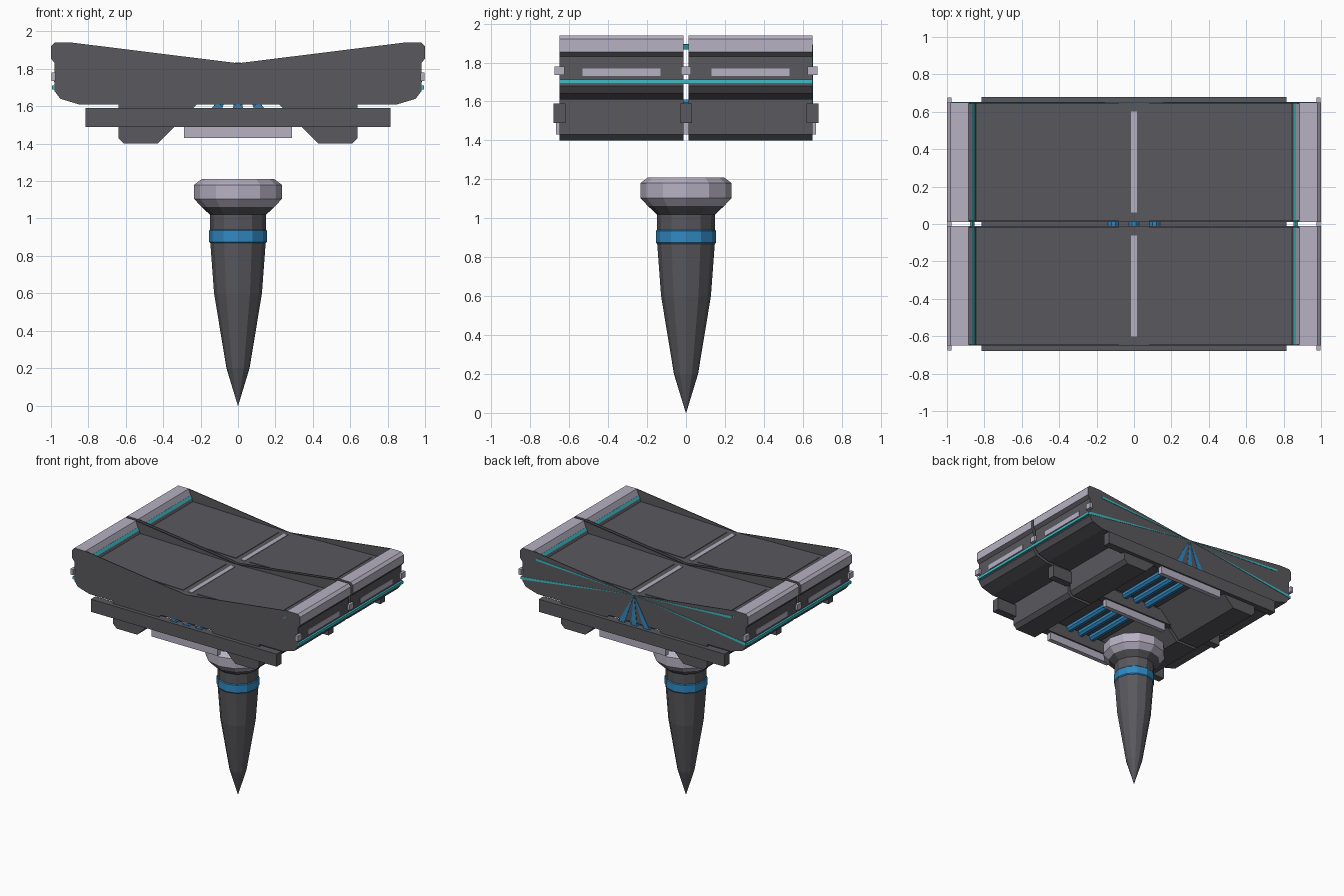
import bpy, bmesh, math

if "Cube" in bpy.data.objects:
    bpy.data.objects.remove(bpy.data.objects["Cube"])


def material(name, rgb):
    m = bpy.data.materials.new(name)
    m.use_nodes = True
    m.diffuse_color = (*rgb, 1)
    m.node_tree.nodes["Principled BSDF"].inputs["Base Color"].default_value = (*rgb, 1)
    return m


DARK = material("dark grey", (0.10, 0.098, 0.11))
LIGHT = material("pale lilac grey", (0.47, 0.44, 0.54))
BLUE = material("blue", (0.03, 0.25, 0.54))
CYAN = material("cyan", (0.05, 0.50, 0.56))


def finish(name, bm, mats):
    bmesh.ops.recalc_face_normals(bm, faces=bm.faces[:])
    me = bpy.data.meshes.new(name)
    bm.to_mesh(me)
    bm.free()
    for m in mats:
        me.materials.append(m)
    ob = bpy.data.objects.new(name, me)
    bpy.context.collection.objects.link(ob)
    return ob


def prism(name, outline, y0, y1, mats, rule=None):
    """Extrude an x-z outline along y."""
    bm = bmesh.new()
    a = [bm.verts.new((x, y0, z)) for x, z in outline]
    b = [bm.verts.new((x, y1, z)) for x, z in outline]
    bm.faces.new(a)
    bm.faces.new(b[::-1])
    n = len(a)
    for i in range(n):
        j = (i + 1) % n
        f = bm.faces.new((a[i], b[i], b[j], a[j]))
        if rule:
            f.material_index = rule(f.calc_center_median())
    return finish(name, bm, mats)


def box(name, x0, x1, y0, y1, z0, z1, mat):
    return prism(name, [(x0, z0), (x1, z0), (x1, z1), (x0, z1)], y0, y1, [mat])


def flip(outline):
    return [(-x, z) for x, z in outline]


END, GAP = 0.65, 0.012
SIDES = (("left", 1), ("right", -1))

# Deck cross-section from top centre round to bottom centre
half = [(0, 1.83), (0.845, 1.85), (0.865, 1.89), (0.885, 1.94), (0.98, 1.94),
        (1.0, 1.92), (1.0, 1.855), (0.98, 1.83), (0.98, 1.68), (0.95, 1.64),
        (0.85, 1.61), (0.64, 1.61), (0.64, 1.43), (0.61, 1.40), (0.43, 1.40),
        (0.22, 1.61), (0, 1.61)]
section = half + flip(half[1:-1])[::-1]
fin = [half[0], half[3], half[2], half[1]]


def rail_colour(c):
    return 1 if c.z > 1.86 and abs(c.x) > 0.86 else 0


for end, y0, y1 in (("front", -END, -GAP), ("back", GAP, END)):
    prism(end + "_deck", section, y0, y1, [DARK, LIGHT], rail_colour)
    mid = (y0 + y1) / 2
    box(end + "_centre_bar", -0.017, 0.017, mid - 0.27, mid + 0.27, 1.82, 1.835, LIGHT)
    for side, s in SIDES:
        tag = f"{end}_{side}"
        # Thin gussets closing the deck ends
        for edge, ya, yb in (("near", y0, y0 + 0.006), ("far", y1 - 0.006, y1)):
            prism(f"{tag}_{edge}_gusset", [(s * x, z) for x, z in fin], ya, yb, [DARK])
        # Inset deck panel following the floor slope
        prism(tag + "_panel", [(s * x, 1.83 + x * 0.0237 + d) for x, d in
              ((0.06, -0.002), (0.75, -0.002), (0.75, 0.004), (0.06, 0.004))],
              mid - 0.27, mid + 0.27, [DARK])
        # Side lamp
        box(tag + "_side_lamp", s * 0.975, s * 0.984, mid - 0.2, mid + 0.2, 1.73, 1.77, LIGHT)

# Glowing strips along both sides
for side, s in SIDES:
    prism(side + "_inner_strip", [(s * x, z) for x, z in
          ((0.853, 1.872), (0.865, 1.895), (0.876, 1.892), (0.864, 1.868))], -END, END, [CYAN])
    box(side + "_outer_strip", s * 0.975, s * 0.995, -END, END, 1.69, 1.712, CYAN)

# Cross ribs, light brackets and side studs at the three joints
for place, y in (("front", -END), ("middle", 0), ("back", END)):
    box(place + "_rib", -0.815, 0.815, y - 0.03, y + 0.03, 1.49, 1.59, DARK)
    box(place + "_bracket", -0.29, 0.29, y - 0.018, y + 0.018, 1.43, 1.49, LIGHT)
    for side, s in SIDES:
        box(f"{place}_{side}_stud", s * 0.975, s * 0.998, y - 0.025, y + 0.025, 1.735, 1.78, LIGHT)

# Conduits below the deck
for i, x in enumerate((-0.11, 0, 0.11)):
    ring = [(x + 0.03 * math.cos(k * math.pi / 4 + math.pi / 8),
             1.583 + 0.03 * math.sin(k * math.pi / 4 + math.pi / 8)) for k in range(8)]
    prism(f"conduit_{i + 1}", ring, -END, END, [BLUE])

# Radiating stripes on the back end
rays = [("conduit_ray", [(x - 0.026, 1.59), (x + 0.026, 1.59)], BLUE) for x in (-0.11, 0, 0.11)]
for side, s in SIDES:
    rays.append((side + "_upper_ray", [(s * 0.855, 1.873), (s * 0.865, 1.893)], CYAN))
    rays.append((side + "_lower_ray", [(s * 0.98, 1.69), (s * 0.98, 1.712)], CYAN))
for name, foot, mat in rays:
    prism(name, [(0, 1.83)] + foot, END - 0.001, END + 0.003, [mat])


def lathe(name, profile, mats, rule):
    """Twelve-sided turned part around z."""
    bm = bmesh.new()
    n = 12
    rings = []
    for r, z in profile:
        rings.append([bm.verts.new((r * math.cos(k * math.tau / n), r * math.sin(k * math.tau / n), z))
                      for k in range(n)])
    for a, b in zip(rings, rings[1:]):
        for k in range(n):
            j = (k + 1) % n
            bm.faces.new((a[k], a[j], b[j], b[k]))
    bm.faces.new(rings[0])
    bm.faces.new(rings[-1])
    for f in bm.faces:
        f.material_index = rule(f.calc_center_median().z)
    return finish(name, bm, mats)


# Hovering spike with a pale cap and blue collar
lathe("spike", [(0.001, 0), (0.062, 0.2), (0.128, 0.6), (0.148, 0.87), (0.15, 1.02),
                (0.195, 1.062), (0.235, 1.105), (0.235, 1.18), (0.195, 1.21)],
      [DARK, LIGHT], lambda z: int(z > 1.07))
lathe("collar", [(0.148, 0.868), (0.154, 0.875), (0.154, 0.935), (0.148, 0.942)],
      [BLUE], lambda z: 0)
